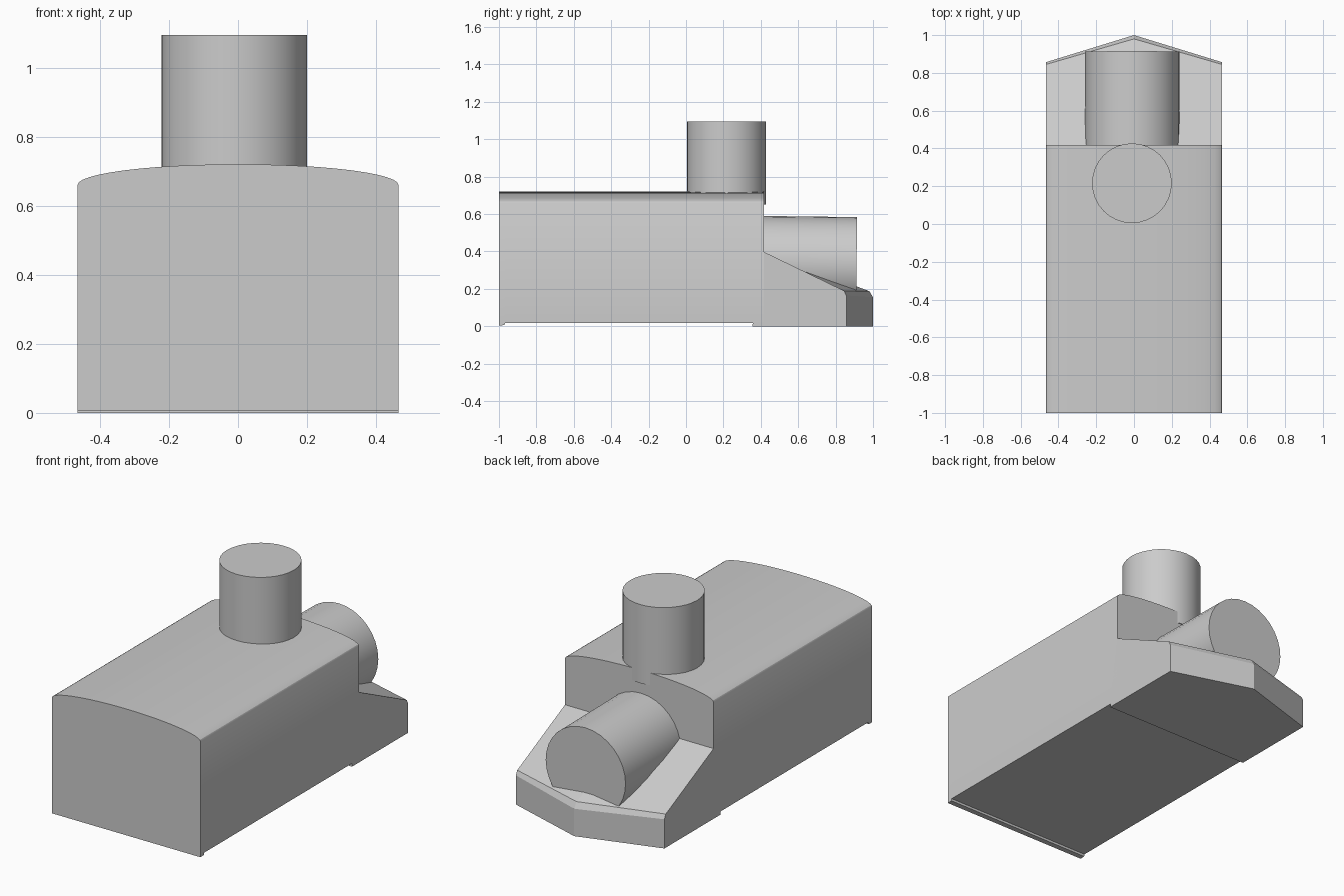
import bpy, bmesh, math

if "Cube" in bpy.data.objects:
    bpy.data.objects.remove(bpy.data.objects["Cube"])

W = 0.465  # half width of the body


def finish(name, bm, smooth=None):
    bmesh.ops.recalc_face_normals(bm, faces=bm.faces)
    me = bpy.data.meshes.new(name)
    bm.to_mesh(me)
    bm.free()
    ob = bpy.data.objects.new(name, me)
    bpy.context.collection.objects.link(ob)
    if smooth:
        bpy.ops.object.select_all(action='DESELECT')
        ob.select_set(True)
        bpy.context.view_layer.objects.active = ob
        bpy.ops.object.shade_smooth_by_angle(angle=math.radians(smooth))
    return ob


def loft(name, rings, smooth=None):
    """Skin matching closed rings of points and cap both ends."""
    bm = bmesh.new()
    loops = [[bm.verts.new(p) for p in ring] for ring in rings]
    n = len(loops[0])
    for a, b in zip(loops, loops[1:]):
        for i in range(n):
            j = (i + 1) % n
            bm.faces.new((a[i], a[j], b[j], b[i]))
    bm.faces.new(loops[0])
    bm.faces.new(loops[-1])
    return finish(name, bm, smooth)


def cylinder(name, radius, depth, location, rotation=(0, 0, 0)):
    bpy.ops.mesh.primitive_cylinder_add(vertices=32, radius=radius, depth=depth,
                                        location=location, rotation=rotation)
    bpy.context.object.name = name
    bpy.ops.object.shade_smooth_by_angle(angle=math.radians(30))


# Body: box section with a shallow elliptical roof; short lip at the front bottom
def section(y, bottom):
    arc = [(W * math.cos(math.pi * i / 24), y, 0.66 + 0.06 * math.sin(math.pi * i / 24))
           for i in range(25)]
    return [(-W, y, bottom), (W, y, bottom)] + arc


loft("body", [section(-1.0, 0.005), section(-0.97, 0.006),
              section(-0.968, 0.018), section(0.418, 0.018)], 30)

# Nose: wedge with a pointed, chamfered front, mirrored across x
bm = bmesh.new()
side = [(0.355, 0.0), (0.412, 0.40), (0.845, 0.19), (0.857, 0.165), (0.857, 0.0)]
mid = [(0.355, 0.0), (0.412, 0.40), (0.98, 0.188), (1.0, 0.155), (1.0, 0.0)]
rows = [[bm.verts.new((x, y, z)) for y, z in pts]
        for x, pts in ((-W, side), (0, mid), (W, side))]
for a, b in zip(rows, rows[1:]):
    for i in range(5):
        j = (i + 1) % 5
        bm.faces.new((a[i], a[j], b[j], b[i]))
bm.faces.new(rows[0])
bm.faces.new(rows[2])
finish("nose", bm)

# Chimney on the roof, slightly overhanging the rear wall
cylinder("chimney", 0.211, 0.445, (-0.011, 0.216, 0.8725))

# Horizontal drum resting in the nose slope
cylinder("drum", 0.25, 0.51, (-0.01, 0.657, 0.337), (math.radians(89.3), 0, 0))
